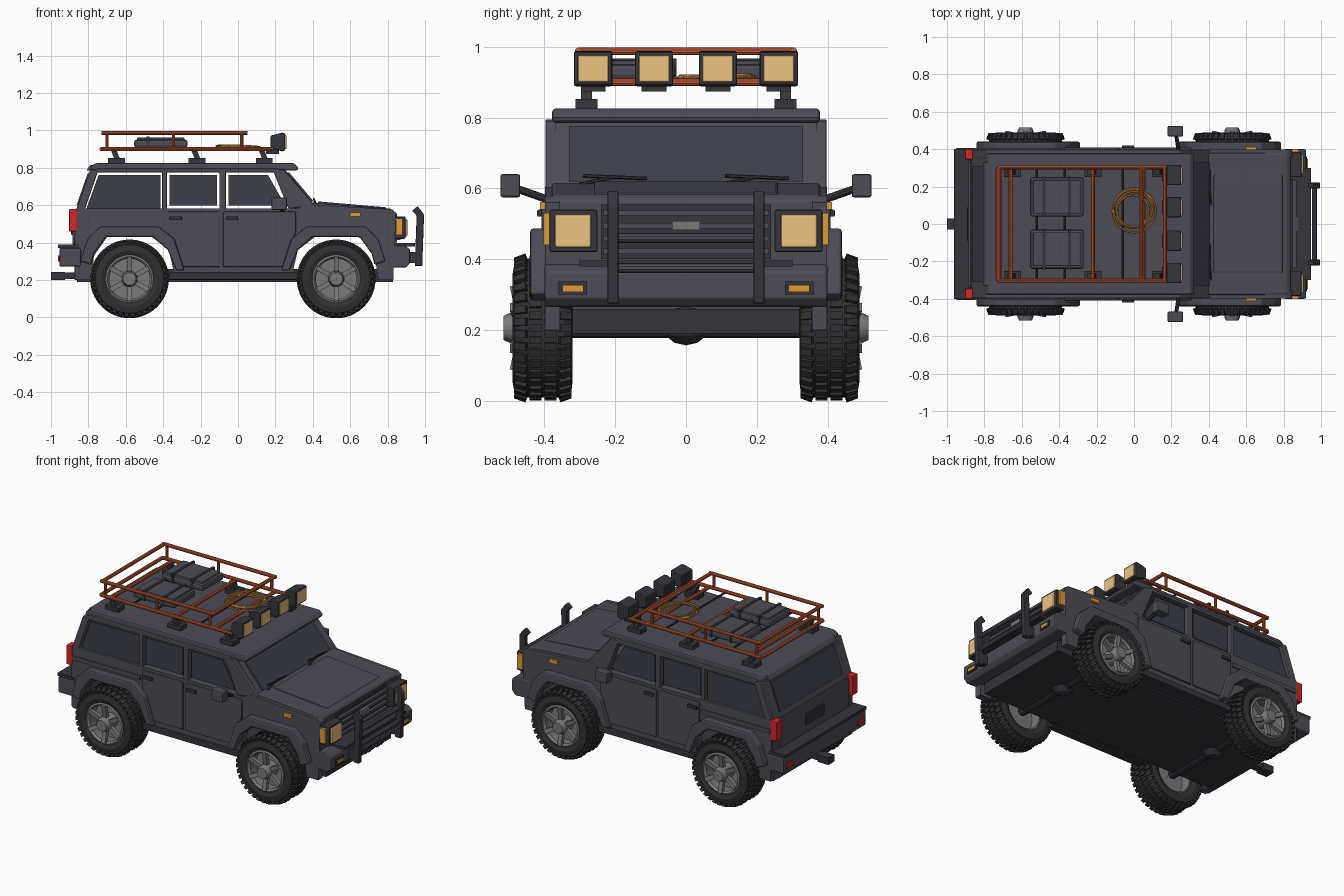
import bpy, bmesh
from math import sin, cos, pi, tau
from mathutils import Vector, Matrix

if "Cube" in bpy.data.objects:
    bpy.data.objects.remove(bpy.data.objects["Cube"])

def mat(name, r, g, b):
    m = bpy.data.materials.new(name)
    m.diffuse_color = (r, g, b, 1)
    m.use_nodes = True
    m.node_tree.nodes["Principled BSDF"].inputs["Base Color"].default_value = m.diffuse_color
    return m

BODY = mat("body_paint", .075, .072, .095)
TRIM = mat("dark_trim", .035, .035, .045)
GLASS = mat("glass", .045, .05, .07)
TYRE = mat("rubber", .03, .03, .034)
RIM = mat("rim_metal", .2, .19, .19)
RACK = mat("rack_orange", .55, .1, .035)
LENS = mat("lamp_lens", .85, .55, .22)
AMBER = mat("amber", .75, .33, .04)
RED = mat("red_lens", .65, .02, .02)
ROPE = mat("rope", .5, .22, .05)

def finish(bm, name, m, bevel=0, smooth=False):
    bmesh.ops.recalc_face_normals(bm, faces=bm.faces)
    me = bpy.data.meshes.new(name)
    bm.to_mesh(me)
    bm.free()
    me.materials.append(m)
    ob = bpy.data.objects.new(name, me)
    bpy.context.collection.objects.link(ob)
    if bevel:
        b = ob.modifiers.new("bevel", 'BEVEL')
        b.width, b.segments = bevel, 2
    if smooth:
        bpy.ops.object.select_all(action='DESELECT')
        ob.select_set(True)
        bpy.context.view_layer.objects.active = ob
        bpy.ops.object.shade_smooth_by_angle(angle=.6)
    return ob

def prism(name, pts, y0, y1, m, sym=False, bevel=0):
    """Side (x, z) outline extruded from y0 to y1, optionally on both sides."""
    bm = bmesh.new()
    for s in ((1, -1) if sym else (1,)):
        a = [bm.verts.new((x, s * y0, z)) for x, z in pts]
        b = [bm.verts.new((x, s * y1, z)) for x, z in pts]
        bm.faces.new(a)
        bm.faces.new(b)
        for i in range(len(a)):
            j = (i + 1) % len(a)
            bm.faces.new((a[i], a[j], b[j], b[i]))
    return finish(bm, name, m, bevel)

def box(name, x0, x1, y0, y1, z0, z1, m, sym=False, bevel=0):
    return prism(name, [(x0, z0), (x1, z0), (x1, z1), (x0, z1)], y0, y1, m, sym, bevel)

def tubes(name, segs, r, m, n=10):
    bm = bmesh.new()
    for a, b in segs:
        a, b = Vector(a), Vector(b)
        d = b - a
        M = Matrix.Translation((a + b) / 2) @ d.to_track_quat('Z', 'Y').to_matrix().to_4x4()
        bmesh.ops.create_cone(bm, cap_ends=True, segments=n, radius1=r, radius2=r, depth=d.length, matrix=M)
    return finish(bm, name, m, smooth=True)

def lathe(bm, prof, n=40):
    """Closed (radius, y) profile spun around the y axis."""
    rings = [[bm.verts.new((r * cos(tau * i / n), y, r * sin(tau * i / n))) for r, y in prof] for i in range(n)]
    for i in range(n):
        a, b = rings[i], rings[(i + 1) % n]
        for k in range(len(prof)):
            l = (k + 1) % len(prof)
            bm.faces.new((a[k], a[l], b[l], b[k]))

def block(bm, M, size):
    bmesh.ops.create_cube(bm, size=1, matrix=M @ Matrix.Diagonal((*size, 1)))

# Lower body: sides with open arches, floor, sills, front and rear faces
prism("body_side", [(-.86, .2), (-.785, .2), (-.77, .33), (-.70, .43), (-.46, .43), (-.37, .36), (-.34, .23),
      (.29, .23), (.32, .36), (.41, .43), (.65, .43), (.73, .34), (.75, .2), (.83, .2), (.845, .56), (.82, .578),
      (.36, .605), (.3, .57), (-.87, .565)], .355, .398, BODY, True)
box("floor_pan", -.86, .83, -.32, .32, .19, .26, TRIM)
box("sill", -.37, .32, .30, .41, .2, .24, TRIM, True, .008)
box("front_face", .79, .84, -.39, .39, .36, .56, BODY)
box("rear_face", -.875, -.83, -.392, .392, .2, .57, BODY, bevel=.008)
prism("hood", [(.30, .55), (.84, .545), (.835, .57), (.815, .582), (.35, .618), (.30, .618)], -.38, .38, BODY, bevel=.01)
prism("hood_bulge", [(.42, .60), (.80, .575), (.79, .589), (.43, .62)], -.26, .26, BODY, bevel=.006)

# Doors, handles and belt trim
prism("rear_door", [(-.30, .27), (-.095, .27), (-.095, .565), (-.375, .565), (-.375, .45)], .39, .408, BODY, True, .006)
prism("front_door", [(-.08, .27), (.25, .27), (.31, .46), (.31, .565), (-.08, .565)], .39, .408, BODY, True, .006)
for x, n in ((-.375, "rear"), (-.075, "front")):
    box(n + "_door_handle", x + .01, x + .075, .405, .42, .52, .54, TRIM, True, .004)
box("quarter_trim", -.86, -.39, .39, .405, .50, .525, BODY, True)

# Wheel-arch flares: one shape used at both axles
flare = [(-.265, .30), (-.225, .42), (-.155, .487), (.155, .487), (.24, .42), (.295, .25),
         (.25, .25), (.205, .36), (.125, .43), (-.125, .43), (-.19, .34), (-.205, .28)]
prism("rear_flare", [(-.58 + x, z) for x, z in flare], .385, .44, BODY, True, .01)
prism("front_flare", [(.525 - x, z) for x, z in flare], .385, .44, BODY, True, .01)

# Cabin: roof, pillars, window frames and glass
prism("roof", [(-.79, .785), (.315, .785), (.325, .80), (.30, .825), (-.76, .825), (-.785, .81)], -.378, .378, BODY, bevel=.012)
box("belt_rail", -.86, .33, .355, .398, .555, .583, BODY, True)
for n, p in {"rear_pillar": [(-.87, .56), (-.825, .56), (-.745, .79), (-.79, .79)],
             "quarter_pillar": [(-.405, .57), (-.38, .57), (-.38, .79), (-.405, .79)],
             "middle_pillar": [(-.10, .57), (-.065, .57), (-.065, .79), (-.10, .79)],
             "front_pillar": [(.27, .58), (.41, .60), (.245, .79), (.185, .79)]}.items():
    prism(n, p, .35, .397, BODY, True, .005)
box("roof_gutter", -.76, .22, .36, .397, .775, .795, BODY, True, .005)
for n, p in {"quarter_glass": [(-.81, .582), (-.745, .762), (-.415, .762), (-.415, .582)],
             "rear_door_glass": [(-.367, .598), (-.113, .598), (-.113, .762), (-.367, .762)],
             "front_door_glass": [(-.052, .598), (.24, .598), (.235, .63), (.16, .762), (-.052, .762)]}.items():
    prism(n, p, .37, .382, GLASS, True)
prism("windshield_frame", [(.37, .60), (.41, .60), (.25, .79), (.215, .79)], -.37, .37, BODY)
prism("windshield", [(.385, .62), (.405, .62), (.273, .776), (.25, .776)], -.33, .33, GLASS)
prism("tailgate_top", [(-.87, .565), (-.84, .565), (-.76, .79), (-.787, .79)], -.37, .37, BODY)
prism("rear_glass", [(-.863, .60), (-.84, .60), (-.785, .77), (-.804, .77)], -.31, .31, GLASS)
prism("rear_spoiler", [(-.81, .785), (-.76, .785), (-.76, .815), (-.79, .815)], -.33, .33, BODY, bevel=.005)
tubes("wipers", [((.407, s + .09, .628), (.405, s - .09, .636)) for s in (.2, -.2)] +
      [((.415, s - .1, .612), (.405, s, .633)) for s in (.2, -.2)], .005, TRIM, 6)

# Mirrors
box("mirror", .18, .262, .468, .524, .575, .64, BODY, True, .006)
tubes("mirror_arm", [((.24, s * .38, .565), (.225, s * .48, .6)) for s in (1, -1)], .011, TRIM)

# Front end: grille, lamps, bumper and guard
box("grille_panel", .83, .85, -.24, .24, .40, .555, TRIM)
for i in range(4):
    box("grille_slat", .845, .868, -.235, .235, .415 + i * .036, .43 + i * .036, BODY)
box("grille_plate", .86, .876, -.04, .04, .482, .508, RIM)
box("headlamp_housing", .82, .895, .25, .385, .42, .54, TRIM, True, .006)
box("headlamp_lens", .88, .905, .268, .37, .433, .527, LENS, True, .006)
box("corner_marker", .845, .88, .38, .402, .44, .53, AMBER, True)
box("side_marker", .60, .655, .39, .412, .54, .562, AMBER, True)
prism("front_bumper", [(.80, .27), (.895, .265), (.92, .29), (.92, .365), (.89, .385), (.80, .385)], -.40, .40, BODY, bevel=.008)
box("bumper_step", .80, .945, -.3, .3, .38, .397, TRIM)
box("bumper_lamp_bezel", .90, .926, .28, .36, .30, .337, TRIM, True)
box("bumper_lamp", .91, .931, .29, .348, .308, .328, AMBER, True)
prism("guard_upright", [(.945, .275), (.985, .275), (.995, .55), (.96, .595), (.93, .57), (.955, .545)], .19, .221, TRIM, True, .005)
tubes("guard_bars", [((.965, -.2, z), (.965, .2, z)) for z in (.375, .46)], .014, BODY)
box("guard_mount", .90, .96, .19, .221, .29, .35, TRIM, True)

# Rear end: tailgate details, lamps, bumper and hitch
box("tailgate_panel", -.885, -.87, -.34, .34, .39, .56, BODY, bevel=.005)
box("plate_recess", -.892, -.88, -.09, .09, .44, .51, TRIM, bevel=.004)
box("tail_lamp", -.903, -.86, .345, .4, .46, .58, RED, True, .005)
box("rear_bumper", -.955, -.84, -.405, .405, .272, .372, BODY, bevel=.008)
box("rear_bumper_step", -.962, -.85, -.40, .40, .372, .39, TRIM)
box("rear_reflector", -.962, -.95, .32, .38, .30, .33, RED, True)
box("hitch", -1, -.925, -.03, .03, .2, .243, TRIM)
box("hitch_bar", -.95, -.8, -.022, .022, .205, .24, TRIM)

# Axles with differentials
for x, n in ((-.58, "rear"), (.525, "front")):
    tubes(n + "_axle", [((x, -.36, .205), (x, .36, .205))], .028, TRIM)
    bm = bmesh.new()
    bmesh.ops.create_uvsphere(bm, u_segments=10, v_segments=6, radius=.055, matrix=Matrix.Translation((x, 0, .212)) @ Matrix.Diagonal((1.2, 1.2, 1, 1)))
    finish(bm, n + "_differential", TRIM)

# Wheels: tyre with tread blocks, rim, spokes and hub, shared by four corners
bm = bmesh.new()
lathe(bm, [(.12, .012), (.15, 0), (.183, .004), (.196, .025), (.196, .143), (.183, .164), (.15, .17), (.122, .158)])
for i in range(36):
    for k, y in enumerate((.022, .063, .105, .146)):
        R = Matrix.Rotation(tau * (i + .5 * (k % 2)) / 36, 4, 'Y')
        tilt = Matrix.Rotation((.35, 0, 0, -.35)[k], 4, 'X')
        block(bm, R @ Matrix.Translation((0, y, .195)) @ tilt, (.021, .034, .02))
tyre = finish(bm, "tyre", TYRE)
bm = bmesh.new()
lathe(bm, [(.128, .02), (.128, .163), (.118, .168), (.108, .155), (.112, .02)])
lathe(bm, [(.001, .08), (.115, .08), (.115, .095), (.001, .095)], 24)
lathe(bm, [(.001, .09), (.044, .09), (.042, .178), (.034, .195), (.001, .195)], 16)
for i in range(6):
    R = Matrix.Rotation(tau * i / 6, 4, 'Y')
    block(bm, R @ Matrix.Translation((0, .157, .078)) @ Matrix.Rotation(-.2, 4, 'X'), (.026, .024, .085))
rim = finish(bm, "rim", RIM, smooth=True)
for part in (tyre, rim):
    for i, (x, s) in enumerate(((-.58, 1), (-.58, -1), (.525, 1), (.525, -1))):
        ob = part if i == 0 else part.copy()
        if i:
            bpy.context.collection.objects.link(ob)
        ob.location = (x, s * .32, .206)
        ob.rotation_euler = (0, 0, 0 if s > 0 else pi)

# Roof rack: lower frame, upper rail, posts and feet
Y = .303
low, high = .9, .987
tubes("rack_lower_frame", [((-.73, s * Y, low), (.18, s * Y, low)) for s in (1, -1)] +
      [((x, -Y, low), (x, Y, low)) for x in (-.73, -.66, -.22, .05, .165)], .011, RACK)
tubes("rack_upper_rail", [((-.73, s * Y, high), (.05, s * Y, high)) for s in (1, -1)] +
      [((x, -Y, high), (x, Y, high)) for x in (-.72, .04)], .011, RACK)
tubes("rack_posts", [((x, s * Y, low), (x, s * Y, high)) for x in (-.70, -.345, .02) for s in (1, -1)], .009, RACK)
tubes("rack_slats", [((x, -Y, low - .005), (x, Y, low - .005)) for x in (-.52, -.37, -.06)], .006, TRIM)
for x in (-.65, -.22, .14):
    box("rack_foot", x - .045, x + .045, .25, .312, .824, .852, TRIM, True)
    prism("rack_leg", [(x - .01, .845), (x + .02, .845), (x + .0, .895), (x - .03, .895)], .265, .297, TRIM, True)

# Roof lamps
for y in (-.262, -.09, .09, .262):
    prism("roof_lamp", [(.175, .905), (.235, .888), (.252, .892), (.252, .985), (.235, .988), (.175, .972)], y - .054, y + .054, TRIM, bevel=.006)
    box("roof_lamp_lens", .24, .258, y - .043, y + .043, .9, .975, LENS, bevel=.004)
    box("roof_lamp_bracket", .15, .22, y - .035, y + .035, .873, .9, TRIM)

# Rack cargo: two cases with straps, and a coiled rope
for y in (.145, -.135):
    box("cargo_case", -.555, -.27, y - .105, y + .105, .908, .95, BODY, bevel=.012)
    box("cargo_lid", -.54, -.285, y - .09, y + .09, .945, .962, BODY, bevel=.006)
    for x in (-.48, -.345):
        box("cargo_strap", x - .008, x + .008, y - .108, y + .108, .907, .966, TRIM)
for i in range(4):
    bm = bmesh.new()
    lathe(bm, [(.085 + .01 * i + .006 * cos(a), .006 * sin(a)) for a in (k * tau / 6 for k in range(6))], 32)
    coil = finish(bm, "rope_coil", ROPE, smooth=True)
    coil.rotation_euler = (pi / 2 + .03 * (i - 1.5), .03 * (i % 2), 0)
    coil.location = (-.005 + .006 * (i % 2), .07 + .008 * (i % 3), .913)
